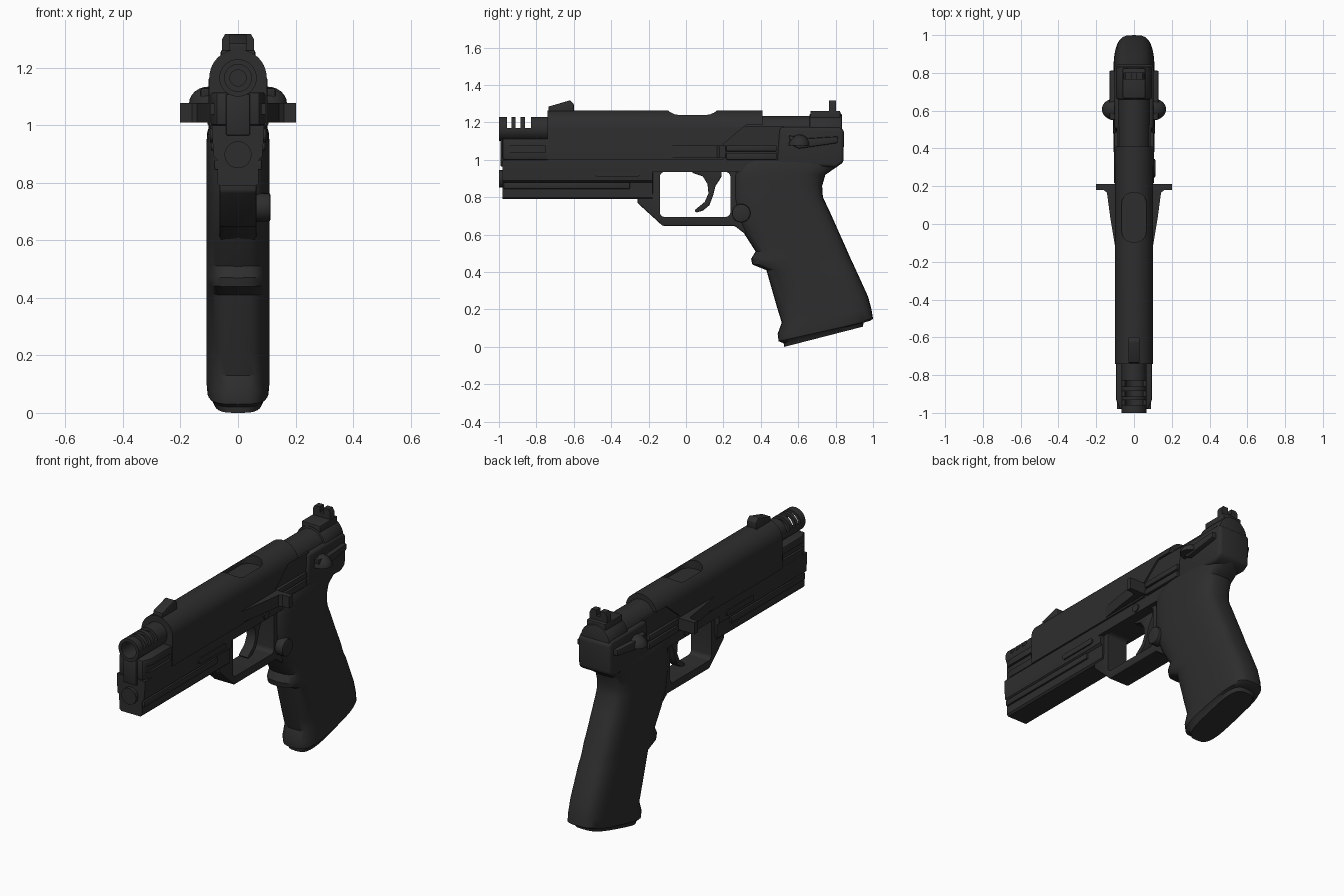
import bpy, bmesh, math

if "Cube" in bpy.data.objects:
    bpy.data.objects.remove(bpy.data.objects["Cube"])

mat = bpy.data.materials.new("matte black")
mat.diffuse_color = (0.027, 0.027, 0.027, 1)
mat.use_nodes = True
mat.node_tree.nodes["Principled BSDF"].inputs["Base Color"].default_value = mat.diffuse_color


def make(name, bm):
    bmesh.ops.recalc_face_normals(bm, faces=bm.faces)
    me = bpy.data.meshes.new(name)
    bm.to_mesh(me)
    bm.free()
    me.materials.append(mat)
    ob = bpy.data.objects.new(name, me)
    bpy.context.collection.objects.link(ob)
    return ob


def apply(ob, kind, **props):
    m = ob.modifiers.new("m", kind)
    for k, v in props.items():
        setattr(m, k, v)
    bpy.context.view_layer.objects.active = ob
    bpy.ops.object.modifier_apply(modifier=m.name)


def cut(ob, cutter):
    apply(ob, 'BOOLEAN', operation='DIFFERENCE', solver='EXACT', object=cutter)
    bpy.data.objects.remove(cutter)


def bevel(ob, w, seg=2):
    apply(ob, 'BEVEL', width=w, segments=seg, limit_method='ANGLE', angle_limit=math.radians(35))


def mirror(ob):
    apply(ob, 'MIRROR', use_mirror_merge=False)


def extrude(name, pts, axis, a, b, bev=0, seg=2):
    """Extrude a flat outline along one axis from a to b."""
    place = {'x': lambda p, t: (t, p[0], p[1]),
             'y': lambda p, t: (p[0], t, p[1]),
             'z': lambda p, t: (p[0], p[1], t)}[axis]
    bm = bmesh.new()
    lo = [bm.verts.new(place(p, a)) for p in pts]
    hi = [bm.verts.new(place(p, b)) for p in pts]
    bm.faces.new(lo)
    bm.faces.new(hi)
    n = len(pts)
    for i in range(n):
        bm.faces.new((lo[i], lo[(i + 1) % n], hi[(i + 1) % n], hi[i]))
    ob = make(name, bm)
    if bev:
        bevel(ob, bev, seg)
    return ob


def box(name, x0, x1, y0, y1, z0, z1, bev=0):
    return extrude(name, [(x0, z0), (x1, z0), (x1, z1), (x0, z1)], 'y', y0, y1, bev)


def circle(cx, cy, r, n=32):
    return [(cx + r * math.cos(2 * math.pi * i / n), cy + r * math.sin(2 * math.pi * i / n)) for i in range(n)]


def rounded(x0, x1, y0, y1, r, n=6):
    pts = []
    for k, (cx, cy) in enumerate([(x1 - r, y1 - r), (x0 + r, y1 - r), (x0 + r, y0 + r), (x1 - r, y0 + r)]):
        for i in range(n + 1):
            a = math.pi / 2 * (k + i / n)
            pts.append((cx + r * math.cos(a), cy + r * math.sin(a)))
    return pts


def arch(w, z0, top, n=20):
    return [(w, z0)] + [(w * math.cos(math.pi * i / n), top - w + w * math.sin(math.pi * i / n))
                        for i in range(n + 1)] + [(-w, z0)]


# slide with sloped rear underside and oval ejection port
slide = extrude("slide", arch(0.1, 1.0, 1.265), 'y', -0.74, 0.41)
cut(slide, extrude("c", [(0.2, 0.9), (0.2, 1.085), (0.32, 1.185), (0.5, 1.185), (0.5, 0.9)], 'x', -0.2, 0.2))
cut(slide, extrude("c", rounded(-0.065, 0.065, -0.095, 0.165, 0.055), 'z', 1.215, 1.4))
cut(slide, extrude("c", [(-0.11, 1.3), (-0.06, 1.243), (0.13, 1.243), (0.18, 1.3)], 'x', -0.2, 0.2))

# stepped nose under the barrel
nose = extrude("slide_nose", [(-0.095, -0.7), (-0.095, -0.93), (-0.075, -0.98),
                              (0.075, -0.98), (0.095, -0.93), (0.095, -0.7)], 'z', 1.0, 1.115)
bevel(nose, 0.008)
for s in (-1, 1):
    cut(nose, box("c", min(s * .082, s * .2), max(s * .082, s * .2), -1.1, -0.75, 1.04, 1.075))

# ported barrel and front lug
barrel = extrude("barrel", circle(0, 1.165, 0.065), 'y', -1.0, -0.7)
cut(barrel, extrude("c", circle(0, 1.165, 0.047), 'y', -1.1, -0.76))
for a, b in ((-0.957, -0.933), (-0.912, -0.885), (-0.86, -0.828)):
    cut(barrel, box("c", -0.2, 0.2, a, b, 1.17, 1.4))
extrude("barrel_core", circle(0, 1.165, 0.03, 20), 'y', -0.8, -0.74)
box("muzzle_lug", -0.042, 0.042, -0.992, -0.9, 0.965, 1.11, 0.006)
extrude("guide_plug", circle(0, 0.898, 0.047, 24), 'y', -1.0, -0.95)

# front frame: upper and lower steps, side rails and slots
extrude("front_frame", [(-0.09, 1.0), (-0.09, 0.96), (-0.084, 0.89), (-0.072, 0.88), (-0.072, 0.8), (-0.062, 0.79),
                        (0.062, 0.79), (0.072, 0.8), (0.072, 0.88), (0.084, 0.89), (0.09, 0.96), (0.09, 1.0)],
        'y', -0.98, -0.18)
mirror(box("side_rail", 0.06, 0.083, -0.975, -0.3, 0.845, 0.88, 0.004))
mirror(extrude("side_rib", rounded(-0.49, -0.24, 0.912, 0.943, 0.015), 'x', 0.07, 0.094))
box("frame_bridge", -0.09, 0.09, -0.2, 0.5, 0.935, 1.0)

# trigger guard with rounded opening
guard = extrude("trigger_guard", [(-0.26, 0.82), (-0.26, 0.77), (-0.125, 0.647), (0.26, 0.647), (0.32, 0.6),
                                  (0.32, 0.97), (-0.18, 0.97), (-0.18, 0.82)], 'x', -0.065, 0.065, 0.008)
cut(guard, extrude("c", rounded(-0.14, 0.237, 0.695, 0.935, 0.025), 'x', -0.3, 0.3))

# trigger
extrude("trigger", [(0.03, 0.96), (0.035, 0.93), (0.09, 0.912), (0.115, 0.87), (0.12, 0.82), (0.1, 0.775),
                    (0.045, 0.73), (0.055, 0.718), (0.09, 0.728), (0.125, 0.757), (0.145, 0.81),
                    (0.158, 0.86), (0.19, 0.91), (0.19, 0.96)], 'x', -0.03, 0.03, 0.005)
mirror(extrude("trigger_pin", circle(0.125, 0.965, 0.024, 16), 'x', 0.06, 0.097))
extrude("magazine_button", circle(0.295, 0.715, 0.05, 20), 'x', 0.05, 0.113, 0.008)

# grip lofted through rounded sections: front y z, back y z, half width
sections = [(.525, 0, .945, .108, .085), (.522, .02, .95, .13, .095), (.495, .03, .985, .14, .107),
            (.49, .07, 1.0, .15, .11), (.512, .13, .992, .2, .11), (.487, .21, .973, .27, .11),
            (.43, .41, .9, .43, .11), (.355, .44, .886, .46, .11), (.348, .47, .872, .49, .11),
            (.372, .51, .855, .53, .11), (.305, .615, .81, .63, .11), (.265, .7, .77, .72, .11),
            (.25, .8, .732, .8, .11), (.25, .9, .728, .86, .11), (.255, .95, .745, .92, .11),
            (.265, .975, .825, .975, .107), (.29, 1.0, .842, 1.0, .1)]
bm = bmesh.new()
rings = []
for yf, zf, yb, zb, w in sections:
    ring = []
    for i in range(32):
        a = 2 * math.pi * i / 32
        c, s = math.cos(a), math.sin(a)
        t = 0.5 + 0.5 * math.copysign(abs(c) ** 0.6, c)
        ring.append(bm.verts.new((w * math.copysign(abs(s) ** 0.6, s), yf + (yb - yf) * t, zf + (zb - zf) * t)))
    rings.append(ring)
for r0, r1 in zip(rings, rings[1:]):
    for i in range(32):
        bm.faces.new((r0[i], r0[(i + 1) % 32], r1[(i + 1) % 32], r1[i]))
bm.faces.new(rings[0])
bm.faces.new(rings[-1])
make("grip", bm)

# rear frame, receiver tube and rear cap
extrude("rear_frame", [(0.485, 0.97), (0.8, 0.96), (0.842, 0.985), (0.845, 1.16), (0.82, 1.175), (0.5, 1.175)],
        'x', -0.103, 0.103, 0.018, 3)
extrude("receiver_tube", arch(0.085, 1.0, 1.235), 'y', 0.3, 0.7)
extrude("rear_cap", arch(0.095, 1.0, 1.248), 'y', 0.66, 0.835, 0.01)
box("mid_frame", -0.09, 0.09, 0.15, 0.52, 0.95, 1.18)
for i, (a, b) in enumerate(((1.0, 1.037), (1.045, 1.078))):
    mirror(box("frame_bar_%d" % (i + 1), 0.05, 0.106, 0.215, 0.485, a, b, 0.005))

# flared slide tabs
mirror(extrude("slide_tab", [(0.06, -0.12), (0.1, -0.12), (0.125, 0.03), (0.143, 0.165), (0.16, 0.18),
                             (0.202, 0.18), (0.202, 0.212), (0.06, 0.212)], 'z', 1.01, 1.077))

# safety lever arm and thumb paddle
mirror(extrude("safety_lever", [(0.55, 1.13), (0.56, 1.085), (0.6, 1.06), (0.67, 1.07), (0.81, 1.09),
                                (0.812, 1.125), (0.65, 1.115), (0.6, 1.125)], 'x', 0.08, 0.13, 0.006))
bm = bmesh.new()
bmesh.ops.create_uvsphere(bm, u_segments=24, v_segments=12, radius=1)
for v in bm.verts:
    v.co = (0.1 + 0.07 * v.co.x, 0.607 + 0.058 * v.co.y, 1.078 + 0.057 * max(v.co.z, 0))
bmesh.ops.remove_doubles(bm, verts=bm.verts, dist=0.0005)
mirror(make("safety_paddle", bm))

# sights
extrude("front_sight", [(-0.735, 1.25), (-0.735, 1.285), (-0.62, 1.318), (-0.6, 1.3), (-0.6, 1.25)],
        'x', -0.03, 0.03, 0.004)
box("rear_sight_base", -0.06, 0.06, 0.665, 0.825, 1.2, 1.262, 0.006)
sight = extrude("rear_sight", [(-0.055, 1.25), (0.055, 1.25), (0.055, 1.3), (0.045, 1.318),
                               (0.012, 1.318), (0.012, 1.285), (-0.012, 1.285), (-0.012, 1.318),
                               (-0.045, 1.318), (-0.055, 1.3)], 'y', 0.765, 0.802)

# smooth curved parts, keep hard edges
for ob in bpy.data.objects:
    ob.select_set(True)
    bpy.context.view_layer.objects.active = ob
bpy.ops.object.shade_smooth_by_angle(angle=math.radians(32))
